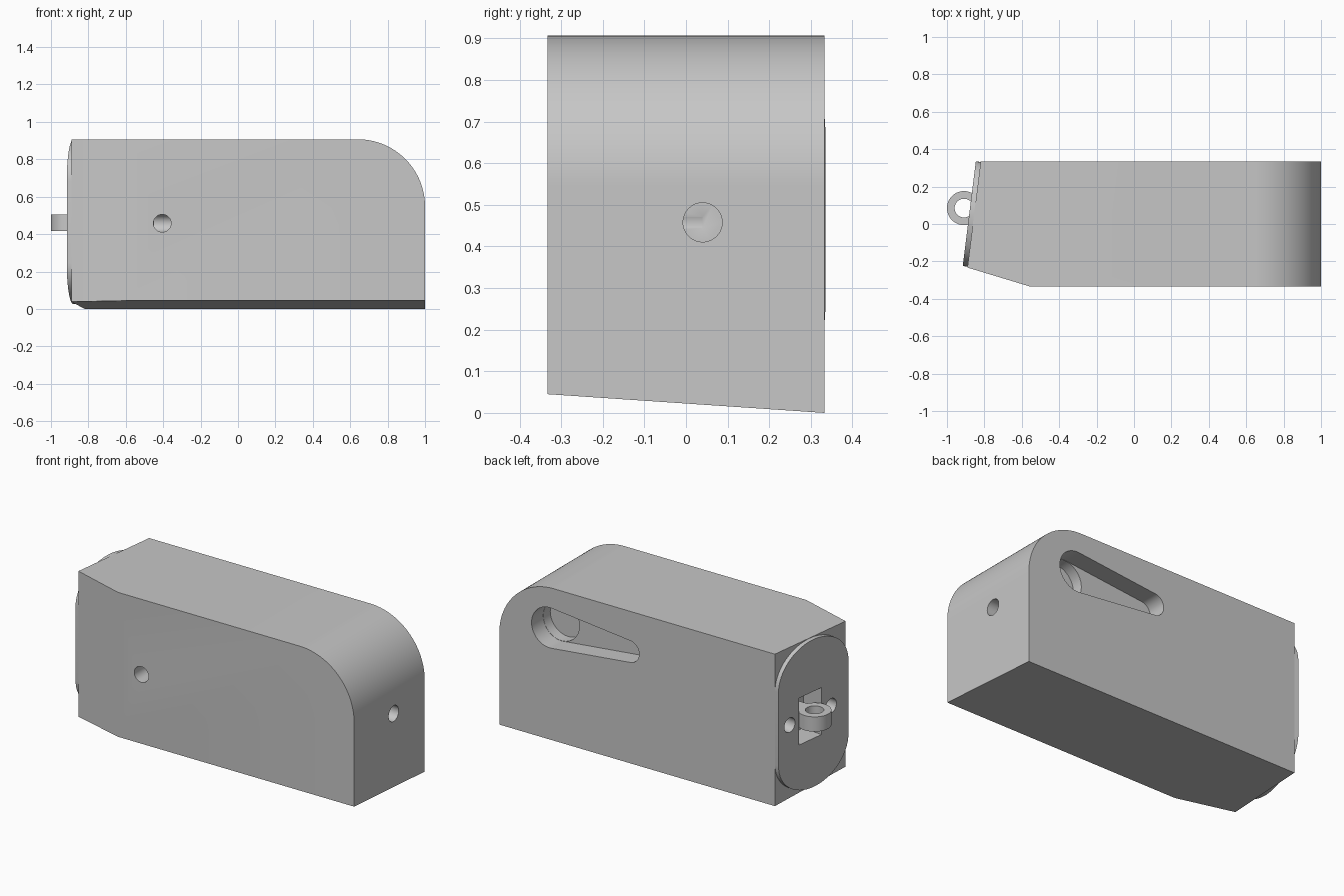
import bpy, bmesh
from math import sin, cos, acos, pi, radians
from mathutils import Matrix, Vector

if "Cube" in bpy.data.objects:
    bpy.data.objects.remove(bpy.data.objects["Cube"], do_unlink=True)

grey = bpy.data.materials.new("plain grey")
grey.use_nodes = True
grey.diffuse_color = (0.57, 0.57, 0.57, 1)
grey.node_tree.nodes["Principled BSDF"].inputs["Base Color"].default_value = grey.diffuse_color

X, Y, Z = Vector((1, 0, 0)), Vector((0, 1, 0)), Vector((0, 0, 1))


def arc(cx, cy, rx, ry, start, end, steps=24):
    angles = [start + (end - start) * i / steps for i in range(steps + 1)]
    return [(cx + rx * cos(a), cy + ry * sin(a)) for a in angles]


def circle(cx, cy, r):
    return arc(cx, cy, r, r, 0, 2 * pi, 48)[:-1]


def box(cx, cy, hw, hh):
    return [(cx - hw, cy - hh), (cx + hw, cy - hh), (cx + hw, cy + hh), (cx - hw, cy + hh)]


def prism(name, pts, origin, ax, ay, start, end, planes=()):
    """Extrude a profile along ax x ay, then trim it with (point, outward normal) planes."""
    az = ax.cross(ay)
    frame = Matrix((ax, ay, az)).transposed().to_4x4()
    frame.translation = origin
    bm = bmesh.new()
    low = [bm.verts.new(frame @ Vector((a, b, start))) for a, b in pts]
    high = [bm.verts.new(frame @ Vector((a, b, end))) for a, b in pts]
    bm.faces.new(low[::-1])
    bm.faces.new(high)
    for i in range(len(pts)):
        j = (i + 1) % len(pts)
        bm.faces.new((low[i], low[j], high[j], high[i]))
    for point, normal in planes:
        cut = bmesh.ops.bisect_plane(bm, geom=bm.verts[:] + bm.edges[:] + bm.faces[:],
                                     plane_co=point, plane_no=normal, clear_outer=True)
        rim = [g for g in cut["geom_cut"] if isinstance(g, bmesh.types.BMEdge)]
        bmesh.ops.edgeloop_fill(bm, edges=rim)
    bmesh.ops.recalc_face_normals(bm, faces=bm.faces[:])
    mesh = bpy.data.meshes.new(name)
    bm.to_mesh(mesh)
    bm.free()
    mesh.materials.append(grey)
    obj = bpy.data.objects.new(name, mesh)
    bpy.context.collection.objects.link(obj)
    return obj


def carve(obj, cutters):
    for cutter in cutters:
        mod = obj.modifiers.new("cut", 'BOOLEAN')
        mod.operation = 'DIFFERENCE'
        mod.solver = 'EXACT'
        mod.object = cutter
    bpy.context.view_layer.update()
    result = bpy.data.meshes.new_from_object(obj.evaluated_get(bpy.context.evaluated_depsgraph_get()))
    obj.modifiers.clear()
    obj.data = result


# Main body: rounded upper corner, sloped base, chamfered front edge, slanted end
profile = [(-1.1, -0.1), (1, -0.1)] + arc(0.64, 0.547, 0.36, 0.36, 0, pi / 2, 32) + [(-1.1, 0.907)]
body = prism("body", profile, Vector((0, 0.333, 0)), X, Z, 0, 0.666, [
    (Vector((0, 0.333, 0)), Vector((0, -0.045, -0.666))),
    (Vector((-0.56, -0.333, 0)), Vector((-0.1, -0.33, 0))),
    (Vector((-0.82, 0.333, 0)), Vector((-1, 0.125, 0))),
])

# Oval end plate, lying on the slanted end
along = Vector((0.125, 1, 0)).normalized()
end_origin = Vector((-0.8806, 0.055, 0.465))
oval = []
for quarter, (sy, sz) in enumerate([(0, 1), (0, 1), (0, -1), (0, -1)]):
    oval += arc(0, sz * 0.22, 0.282, 0.22, quarter * pi / 2, (quarter + 1) * pi / 2, 16)
oval = [p for i, p in enumerate(oval) if i == 0 or (Vector(p) - Vector(oval[i - 1])).length > 1e-4]
if (Vector(oval[0]) - Vector(oval[-1])).length < 1e-4:
    oval.pop()
plate = prism("end_plate", oval, end_origin, along, Z, 0, 0.05)

# Cutters for the end: ring slot and two screw holes
end_cutters = [prism("slot_cutter", box(0.027, -0.01, 0.09, 0.14), end_origin, along, Z, -0.05, 0.13)]
for side in (-1, 1):
    end_cutters.append(prism("screw_cutter", circle(0.025 + side * 0.167, -0.005, 0.043),
                             end_origin, along, Z, -0.05, 0.15))

# Cutters for the cross holes
hole_cutters = [
    prism("long_hole_cutter", circle(0, 0, 0.047), Vector((0, 0.04, 0.458)), Z, Y, -1.1, 0.45),
    prism("front_hole_cutter", circle(0, 0, 0.047), Vector((-0.405, 0, 0.458)), Z, X, -0.5, 0.04),
]

# Cutters for the tapered recess with its deeper round pocket
big_x, small_x, big_r, small_r, recess_z = 0.667, 0.141, 0.12, 0.065, 0.667
tilt = acos((big_r - small_r) / (big_x - small_x))
drop = arc(big_x, recess_z, big_r, big_r, tilt - pi, pi - tilt, 40)
drop += arc(small_x, recess_z, small_r, small_r, pi - tilt, pi + tilt)
back = Vector((0, 0.333, 0))
recess_cutters = [
    prism("recess_cutter", drop, back, X, Z, -0.05, 0.11),
    prism("pocket_cutter", circle(big_x, recess_z, big_r - 0.001), back, X, Z, 0.05, 0.175),
]

carve(body, end_cutters + hole_cutters + recess_cutters)
carve(plate, end_cutters)

# Ring and the tongue that holds it
ring_centre = Vector((-0.909, 0.085, 0.46))
ring = prism("ring", circle(0, 0, 0.091), ring_centre, X, Y, -0.044, 0.044)
ring_cutter = prism("ring_cutter", circle(0, 0, 0.05), ring_centre, X, Y, -0.1, 0.1)
carve(ring, [ring_cutter])
tongue = prism("ring_tongue", box(0.125, 0, 0.055, 0.045), ring_centre, X, Y, -0.043, 0.043)

for cutter in end_cutters + hole_cutters + recess_cutters + [ring_cutter]:
    bpy.data.objects.remove(cutter, do_unlink=True)

# Smooth curved walls, crisp edges
bpy.ops.object.select_all(action='DESELECT')
for obj in (body, plate, ring, tongue):
    obj.select_set(True)
bpy.context.view_layer.objects.active = body
bpy.ops.object.shade_smooth_by_angle(angle=radians(30))
